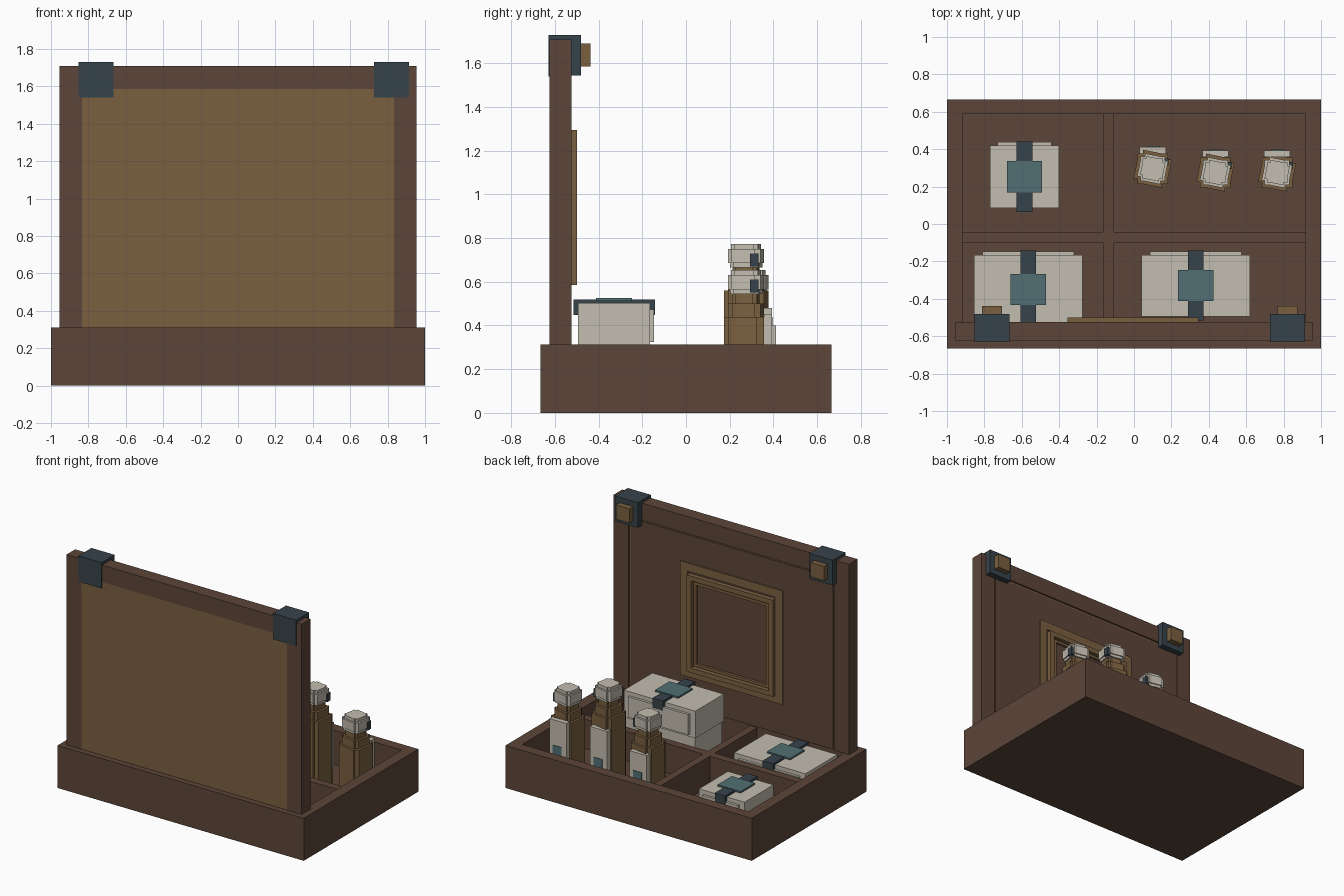
import bpy, bmesh

if "Cube" in bpy.data.objects:
    bpy.data.objects.remove(bpy.data.objects["Cube"])

def mat(name, c):
    m = bpy.data.materials.new(name)
    m.diffuse_color = (*c, 1)
    m.use_nodes = True
    m.node_tree.nodes["Principled BSDF"].inputs["Base Color"].default_value = m.diffuse_color
    return m

BROWN = mat("brown_wood", (.107, .060, .041))
TAN = mat("tan_brass", (.195, .117, .051))
CREAM = mat("cream", (.546, .509, .434))
DARK = mat("dark_slate", (.037, .056, .069))
TEAL = mat("teal", (.084, .162, .174))

def finish(name, bm, m):
    bmesh.ops.recalc_face_normals(bm, faces=bm.faces)
    me = bpy.data.meshes.new(name)
    bm.to_mesh(me)
    bm.free()
    me.materials.append(m)
    ob = bpy.data.objects.new(name, me)
    bpy.context.collection.objects.link(ob)
    return ob

def box(name, m, x0, x1, y0, y1, z0, z1):
    bm = bmesh.new()
    bmesh.ops.create_cube(bm, size=1)
    for v in bm.verts:
        v.co = ((x0, x1)[v.co.x > 0], (y0, y1)[v.co.y > 0], (z0, z1)[v.co.z > 0])
    return finish(name, bm, m)

def prism(name, m, cx, cy, r, z0, z1):
    """Round column with stepped corners."""
    a, b = .5 * r, .8 * r
    pts = []
    x = [(r, -a), (r, a), (b, a), (b, b), (a, b)]
    for k in range(4):
        pts += x[1:]
        x = [(-q, p) for p, q in x]
    bm = bmesh.new()
    f = bm.faces.new([bm.verts.new((cx + p, cy + q, z0)) for p, q in pts])
    ext = bmesh.ops.extrude_face_region(bm, geom=[f])["geom"]
    bmesh.ops.translate(bm, vec=(0, 0, z1 - z0),
                        verts=[e for e in ext if isinstance(e, bmesh.types.BMVert)])
    return finish(name, bm, m)

def frame(name, m, x0, x1, z0, z1, w, y0, y1):
    """Rectangular moulding standing on the lid lining."""
    box(name + "_left", m, x0, x0 + w, y0, y1, z0, z1)
    box(name + "_right", m, x1 - w, x1, y0, y1, z0, z1)
    box(name + "_bottom", m, x0 + w, x1 - w, y0, y1, z0, z0 + w)
    box(name + "_top", m, x0 + w, x1 - w, y0, y1, z1 - w, z1)

# Open tray with dividers
FLOOR = .06
box("tray_floor", BROWN, -1, 1, -.665, .665, 0, FLOOR)
for s in (-1, 1):
    box("tray_side", BROWN, *sorted((s, s * .918)), -.665, .665, FLOOR, .312)
    box("tray_end", BROWN, -.918, .918, *sorted((s * .665, s * .588)), FLOOR, .312)
box("long_divider", BROWN, -.165, -.108, -.588, .588, FLOOR, .275)
box("left_divider", BROWN, -.918, -.165, -.10, -.042, FLOOR, .275)
box("right_divider", BROWN, -.108, .918, -.10, -.042, FLOOR, .275)

# Upright lid: rails, tan outer panel, brown lining
for s in (-1, 1):
    box("lid_stile", BROWN, *sorted((s * .955, s * .835)), -.625, -.525, .312, 1.71)
box("lid_top_rail", BROWN, -.835, .835, -.625, -.525, 1.585, 1.71)
box("lid_panel", TAN, -.835, .835, -.622, -.537, .312, 1.585)
box("lid_lining", BROWN, -.822, .822, -.537, -.533, .312, 1.572)

# Nested mouldings on the lining
frame("outer_moulding", TAN, -.415, .415, .535, 1.37, .06, -.533, -.524)
frame("middle_moulding", TAN, -.355, .345, .585, 1.295, .035, -.533, -.50)
frame("inner_moulding", TAN, -.31, .30, .63, 1.25, .02, -.533, -.515)

# Corner clasps
for cx in (-.76, .82):
    box("clasp_outer", DARK, cx - .094, cx + .094, -.63, -.625, 1.54, 1.73)
    box("clasp_cap", DARK, cx - .094, cx + .094, -.625, -.48, 1.71, 1.73)
    box("clasp_inner", DARK, cx - .094, cx + .094, -.525, -.48, 1.545, 1.71)
    box("clasp_button", TAN, cx - .054, cx + .054, -.48, -.438, 1.585, 1.69)

# Wrapped packages
def package(x0, x1, y0, y1, top, inset):
    cx, cy = (x0 + x1) / 2, (y0 + y1) / 2
    mid = FLOOR + (top - FLOOR) * .55
    box("package_body", CREAM, x0 + .008, x1 - .008, y0 + .008, y1 - .008, FLOOR, mid)
    box("package_lid", CREAM, x0, x1, y0, y1, mid, top)
    box("package_label", CREAM, x0 + inset, x1 - inset, y1, y1 + .018, mid + .02, top - .03)
    box("strap_top", DARK, cx - .042, cx + .042, y0 - .02, y1 + .022, top, top + .016)
    box("strap_back", DARK, cx - .042, cx + .042, y1, y1 + .022, top - .055, top)
    box("strap_front", DARK, cx - .042, cx + .042, y0 - .02, y0, top - .055, top)
    box("seal", TEAL, cx - .094, cx + .094, cy - .083, cy + .083, top + .01, top + .022)

package(-.77, -.40, .085, .42, .275, .04)
package(-.855, -.275, -.535, -.165, .283, .045)
package(.04, .62, -.495, -.165, .503, .045)

# Bottles: body, shoulder, neck, cap, label
for cx, cy, body, label in ((.10, .295, .44, .40), (.435, .275, .56, .48), (.765, .275, .44, .45)):
    prism("bottle_body", TAN, cx, cy, .102, FLOOR, body)
    prism("bottle_shoulder", TAN, cx, cy, .082, body, body + .06)
    prism("bottle_neck", TAN, cx, cy, .062, body + .06, body + .105)
    c = body + .105
    prism("cap_base", CREAM, cx, cy, .074, c, c + .02)
    prism("cap_middle", CREAM, cx, cy, .083, c + .02, c + .085)
    prism("cap_top", CREAM, cx, cy, .068, c + .085, c + .108)
    box("cap_tab", DARK, cx + .055, cx + .085, cy + .018, cy + .056, c + .005, c + .065)
    y = cy + .102
    box("bottle_label", CREAM, cx - .07, cx + .07, y - .02, y + .016, .14, label)
    box("label_mark", TEAL, cx - .03, cx + .04, y + .016, y + .02, .20, .265)
